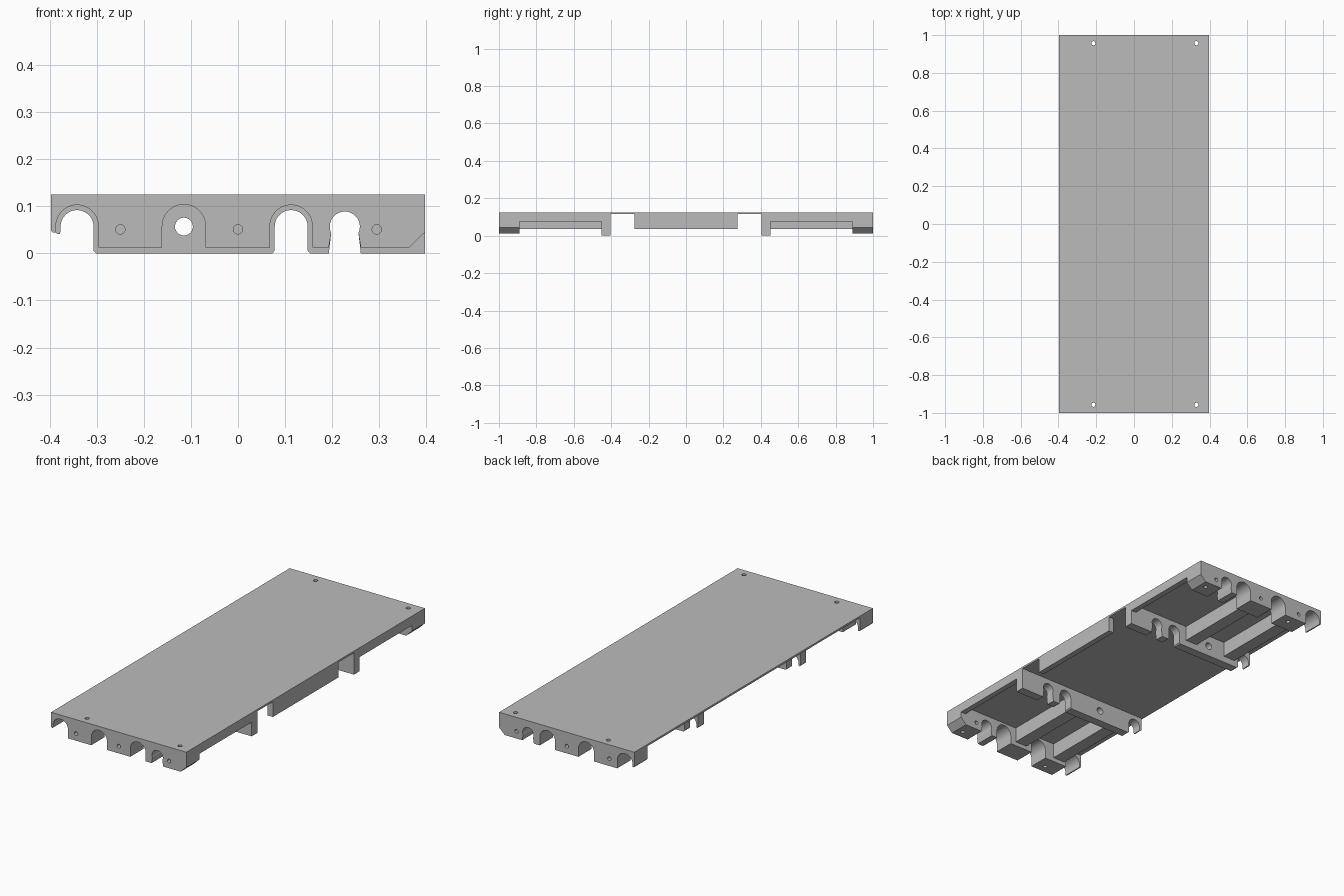
import bpy
import math
from mathutils import Matrix

cube = bpy.data.objects.get("Cube")
if cube:
    bpy.data.objects.remove(cube, do_unlink=True)

grey = bpy.data.materials.new("plain_grey")
grey.use_nodes = True
grey.diffuse_color = (0.5, 0.5, 0.5, 1)
grey.node_tree.nodes["Principled BSDF"].inputs["Base Color"].default_value = (0.5, 0.5, 0.5, 1)

HALF_X, TOP, SKIN = 0.397, 0.125, 0.115
FLAT = Matrix.Identity(4)
UPRIGHT = Matrix.Rotation(math.pi / 2, 4, "X")


def circle(cx, cy, r, n=32):
    return [(cx + r * math.cos(math.tau * i / n), cy + r * math.sin(math.tau * i / n))
            for i in range(n)]


def rect(a0, a1, b0, b1):
    return [(a0, b0), (a1, b0), (a1, b1), (a0, b1)]


def extrude(name, loops, lo, hi, upright=False):
    """Extrude filled outlines (later loops are holes) from lo to hi along z, or along y."""
    curve = bpy.data.curves.new(name, "CURVE")
    curve.dimensions = "2D"
    curve.fill_mode = "BOTH"
    curve.extrude = (hi - lo) / 2
    for loop in loops:
        spline = curve.splines.new("POLY")
        spline.points.add(len(loop) - 1)
        for point, (a, b) in zip(spline.points, loop):
            point.co = (a, b, 0, 1)
        spline.use_cyclic_u = True
    temp = bpy.data.objects.new(name, curve)
    bpy.context.collection.objects.link(temp)
    bpy.context.view_layer.update()
    mesh = bpy.data.meshes.new_from_object(
        temp.evaluated_get(bpy.context.evaluated_depsgraph_get()))
    bpy.data.objects.remove(temp, do_unlink=True)
    mid = (lo + hi) / 2
    shift = (0, mid, 0) if upright else (0, 0, mid)
    mesh.transform(Matrix.Translation(shift) @ (UPRIGHT if upright else FLAT))
    mesh.name = name
    mesh.materials.clear()
    mesh.materials.append(grey)
    obj = bpy.data.objects.new(name, mesh)
    bpy.context.collection.objects.link(obj)
    # weld the caps to the rim
    weld = obj.modifiers.new("weld", "WELD")
    weld.merge_threshold = 0.00005
    bake(obj)
    return obj


def bake(obj):
    bpy.context.view_layer.update()
    mesh = bpy.data.meshes.new_from_object(
        obj.evaluated_get(bpy.context.evaluated_depsgraph_get()))
    obj.modifiers.clear()
    obj.data = mesh


def drill(obj, cutter):
    cut = obj.modifiers.new("drill", "BOOLEAN")
    cut.operation, cut.solver, cut.object = "DIFFERENCE", "EXACT", cutter
    bake(obj)
    bpy.data.objects.remove(cutter, do_unlink=True)


def arch(cx, cz, r, left_z, right_z, n=24):
    """Open slot with a round top, listed from its left foot to its right foot."""
    bow = [(cx - r * math.cos(math.pi * i / n), cz + r * math.sin(math.pi * i / n))
           for i in range(n + 1)]
    return [(cx - r, left_z)] + bow + [(cx + r, right_z)]


def snap_slot(cx, cz, r, foot_z, throat, flare, n=28):
    """Round seat with a narrowed throat that flares at the foot."""
    dip = math.acos(throat / r)
    span = math.pi + 2 * dip
    bow = [(cx - r * math.cos(span * i / n - dip), cz + r * math.sin(span * i / n - dip))
           for i in range(n + 1)]
    return [(cx - flare, foot_z)] + bow + [(cx + flare, foot_z)]


HOLES_X = (-0.215, 0.33)
BOSSES_X = (-0.25, 0.0, 0.295)
FOOT = 0.013

# Top plate with four screw holes
extrude("top_plate", [rect(-HALF_X, HALF_X, -1, 1)] +
        [circle(x, y, 0.011) for x in HOLES_X for y in (-0.957, 0.957)], SKIN, TOP)

# Outline of the thick end blocks: three wide arches, one snap slot, one chamfer
end_outline = [(-HALF_X, SKIN), (-HALF_X, 0.048), (-0.394, 0.044), (-0.388, 0.044)]
end_outline += arch(-0.342, 0.058, 0.045, 0.046, FOOT)
end_outline += arch(-0.115, 0.058, 0.046, FOOT, FOOT)
end_outline += arch(0.113, 0.058, 0.045, FOOT, FOOT)
end_outline += snap_slot(0.227, 0.057, 0.032, FOOT, 0.029, 0.034)
end_outline += [(0.364, FOOT), (HALF_X, 0.045), (HALF_X, SKIN)]

# Outline of the deeper inner bulkheads: narrow arches, a round hole and a snap slot
inner_outline = [(-0.388, SKIN), (-0.388, 0.045), (-0.384, 0.041), (-0.379, 0.041)]
inner_outline += arch(-0.342, 0.057, 0.035, 0.046, 0.006)
inner_outline += [(-0.301, 0)]
inner_outline += [(0.073, 0)] + arch(0.113, 0.057, 0.035, 0.006, 0.006) + [(0.153, 0)]
inner_outline += snap_slot(0.227, 0.057, 0.032, 0, 0.029, 0.034)
inner_outline += [(HALF_X, 0), (HALF_X, SKIN)]

for side, sign in (("front", -1), ("back", 1)):
    def span(a, b):
        return sorted((sign * a, sign * b))

    # End block with horizontal and vertical screw holes
    end = extrude(side + "_end_block",
                  [end_outline] + [circle(x, 0.051, 0.01, 20) for x in BOSSES_X],
                  *span(0.89, 1), upright=True)
    for x in HOLES_X:
        drill(end, extrude("drill", [circle(x, sign * 0.957, 0.011)], -0.1, 0.2))

    # Inner bulkhead
    extrude(side + "_inner_bulkhead", [inner_outline, circle(-0.115, 0.057, 0.019)],
            *span(0.405, 0.452), upright=True)

    # Lengthwise ribs joining the two
    for label, x in (("right", -0.25), ("middle", 0.0)):
        extrude(f"{side}_{label}_rib", [rect(x - 0.035, x + 0.035, *span(0.452, 0.89))],
                0.035, SKIN)

    # Shallow side wall beside the ribs
    extrude(side + "_side_wall", [rect(0.367, HALF_X, *span(0.452, 0.89))], 0.075, SKIN)

# Middle side wall
extrude("middle_side_wall", [rect(0.367, HALF_X, -0.275, 0.275)], 0.035, SKIN)

# Smooth the round surfaces and keep the edges sharp
for obj in bpy.context.view_layer.objects:
    is_part = obj.type == "MESH" and grey.name in obj.data.materials
    obj.select_set(is_part)
    if is_part:
        bpy.context.view_layer.objects.active = obj
bpy.ops.object.shade_smooth_by_angle(angle=math.radians(30))
